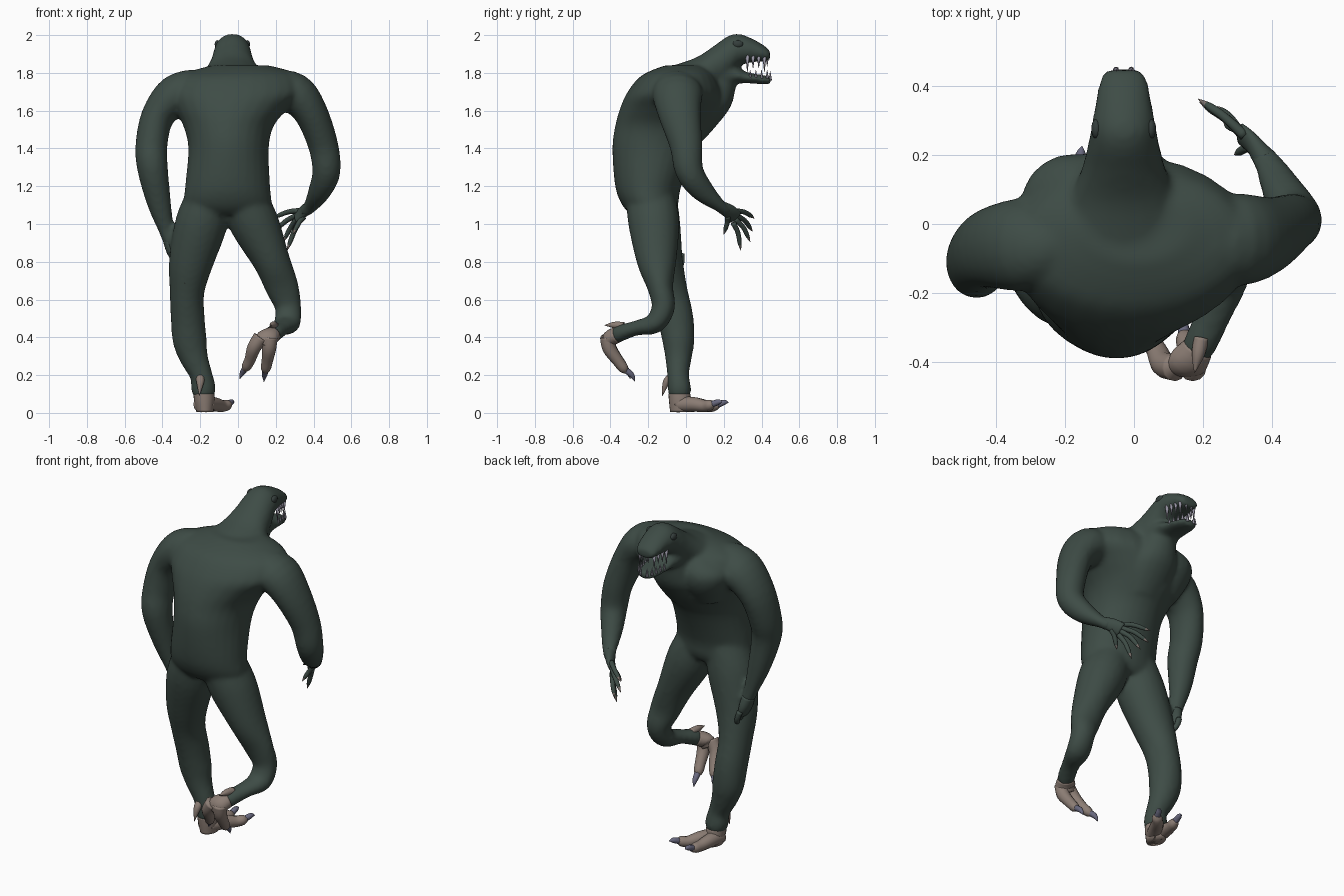
import bpy, bmesh, math
from mathutils import Vector, Matrix


def material(name, rgb):
    m = bpy.data.materials.new(name)
    m.diffuse_color = (*rgb, 1)
    return m


SKIN = material("dark green skin", (0.048, 0.072, 0.061))
TAN = material("tan foot scales", (0.26, 0.205, 0.175))
CLAW = material("blue grey claw", (0.14, 0.14, 0.21))
NAIL = material("brown nail", (0.20, 0.165, 0.15))
TOOTH = material("grey tooth", (0.31, 0.30, 0.37))
EYE = material("dark eye", (0.035, 0.048, 0.045))


def spline(secs, steps):
    """Catmull-Rom through section tuples."""
    out = []
    for i in range(len(secs) - 1):
        p = [secs[max(i - 1, 0)], secs[i], secs[i + 1], secs[min(i + 2, len(secs) - 1)]]
        for k in range(steps):
            t = k / steps
            out.append([0.5 * (2 * b + (c - a) * t + (2 * a - 5 * b + 4 * c - d) * t * t
                               + (3 * b - a - 3 * c + d) * t ** 3) for a, b, c, d in zip(*p)])
    out.append(list(secs[-1]))
    return out


def loft(bm, secs, axis=None, n=20, steps=4, tip=2.0):
    """Elliptical tube through (x, y, z, half width, half depth) sections."""
    rows = spline(secs, steps)
    pts = [Vector(r[:3]) for r in rows]
    rings = []
    for i, r in enumerate(rows):
        t = Vector(axis) if axis else pts[min(i + 1, len(pts) - 1)] - pts[max(i - 1, 0)]
        t.normalize()
        u = Vector((1, 0, 0))
        u = (u - t * u.dot(t)).normalized()
        v = t.cross(u)
        a, b = max(r[3], 0.001), max(r[4], 0.001)
        rings.append([bm.verts.new(pts[i] + u * a * math.cos(2 * math.pi * k / n)
                                   + v * b * math.sin(2 * math.pi * k / n)) for k in range(n)])
    for i in range(len(rings) - 1):
        for k in range(n):
            f = bm.faces.new((rings[i][k], rings[i][(k + 1) % n],
                              rings[i + 1][(k + 1) % n], rings[i + 1][k]))
            f.material_index = int(i / (len(rings) - 1) >= tip)
    bm.faces.new(rings[0][::-1])
    bm.faces.new(rings[-1]).material_index = int(tip <= 1)


def digit(bm, path, r, tip):
    """Tapered finger, claw or spur."""
    m = len(path) - 1
    loft(bm, [(*p, r * w, r * w) for p, w in
              zip(path, [1 - 0.35 * i / m if i < m else 0.05 for i in range(m + 1)])],
         n=10, steps=4, tip=tip)


def toe(bm, path, claw, r):
    """Blunt toe with a thin curved claw."""
    loft(bm, [(*p, r * w, r * w) for p, w in zip(path, (1, .92, .75, .66, .3))], n=12)
    a, c = Vector(path[3]), Vector(claw)
    mid = a.lerp(c, .6) + Vector((0, .006, .008))
    digit(bm, [a, mid, c], .018, 0)


def finish(bm, name, mats):
    bmesh.ops.recalc_face_normals(bm, faces=bm.faces)
    me = bpy.data.meshes.new(name)
    for f in bm.faces:
        f.smooth = True
    bm.to_mesh(me)
    bm.free()
    for m in mats:
        me.materials.append(m)
    ob = bpy.data.objects.new(name, me)
    bpy.context.collection.objects.link(ob)
    return ob


# body: torso, chest, throat, head, jaw, arms and legs fused into one skin
body = bmesh.new()
UP, FWD = (0, 0, 1), (0, 1, 0)
loft(body, [(-.055, -.18, 1.05, .17, .11), (-.055, -.19, 1.1, .23, .148), (-.055, -.2, 1.2, .225, .175),
            (-.05, -.165, 1.4, .213, .225), (-.05, -.11, 1.52, .24, .265), (-.035, -.08, 1.61, .30, .27),
            (-.01, -.06, 1.69, .355, .255), (0, -.045, 1.77, .33, .21), (.015, -.03, 1.81, .26, .16),
            (.01, -.01, 1.84, .15, .1)], UP, 28)
loft(body, [(-.17, .03, 1.5, .08, .08), (-.17, .06, 1.62, .14, .13), (-.17, .06, 1.71, .15, .14),
            (-.14, .05, 1.78, .09, .1)], UP)
loft(body, [(-.03, 0, 1.45, .12, .1), (-.03, .09, 1.6, .15, .135), (-.03, .14, 1.7, .12, .12),
            (-.03, .17, 1.8, .09, .1)], UP)
loft(body, [(-.03, -.05, 1.74, .2, .105), (-.03, .06, 1.76, .165, .125), (-.03, .15, 1.815, .125, .13),
            (-.03, .22, 1.872, .106, .122), (-.03, .28, 1.92, .094, .087), (-.03, .36, 1.917, .08, .06),
            (-.03, .42, 1.9, .068, .04), (-.03, .445, 1.892, .05, .025)], FWD)
loft(body, [(-.03, .14, 1.77, .11, .1), (-.03, .24, 1.79, .092, .055), (-.03, .32, 1.775, .078, .03),
            (-.03, .4, 1.765, .065, .025), (-.03, .45, 1.76, .045, .02)], FWD)
loft(body, [(.18, -.04, 1.71, .11, .12), (.3, -.045, 1.69, .11, .135), (.385, -.035, 1.59, .09, .115),
            (.45, 0, 1.42, .08, .088), (.468, .018, 1.28, .075, .075), (.435, .085, 1.18, .062, .062),
            (.385, .18, 1.095, .04, .034), (.35, .22, 1.065, .03, .036)])
loft(body, [(-.22, -.05, 1.70, .11, .12), (-.33, -.06, 1.68, .11, .135), (-.425, -.07, 1.57, .088, .115),
            (-.458, -.1, 1.42, .085, .1), (-.453, -.125, 1.3, .082, .09), (-.42, -.105, 1.12, .065, .065),
            (-.38, -.085, .97, .042, .042), (-.355, -.08, .89, .034, .042)])
loft(body, [(-.15, -.18, 1.15, .12, .13), (-.195, -.165, 1.0, .138, .135), (-.248, -.13, .8, .118, .115),
            (-.27, -.09, .64, .092, .1), (-.266, -.055, .5, .09, .095), (-.255, -.04, .38, .09, .085),
            (-.232, -.04, .29, .075, .07), (-.195, -.042, .2, .06, .058), (-.183, -.035, .13, .066, .062),
            (-.18, -.035, .08, .052, .055)])
loft(body, [(.02, -.19, 1.15, .12, .13), (.088, -.17, 1.0, .13, .135), (.18, -.155, .8, .098, .105),
            (.235, -.135, .66, .088, .068), (.265, -.12, .56, .07, .062), (.26, -.165, .475, .07, .055),
            (.23, -.26, .45, .053, .04), (.195, -.34, .425, .05, .044), (.175, -.375, .405, .045, .042)])
body = finish(body, "body", [SKIN])
rm = body.modifiers.new("fuse", 'REMESH')
rm.mode = 'VOXEL'
rm.voxel_size = 0.013
rm.use_smooth_shade = True
sm = body.modifiers.new("soften", 'SMOOTH')
sm.factor = 0.5
sm.iterations = 7

# right hand: palm, four spread fingers and a thumb
bm = bmesh.new()
loft(bm, [(.385, .18, 1.095, .034, .03), (.345, .23, 1.065, .024, .038), (.31, .26, 1.035, .016, .04)])
for base, tip in (((.32, .255, 1.07), (.185, .362, 1.03)), ((.31, .265, 1.045), (.19, .352, .96)),
                  ((.31, .26, 1.025), (.24, .34, .905)), ((.32, .25, 1.005), (.26, .29, .86)),
                  ((.35, .22, 1.04), (.29, .2, .945))):
    b, t = Vector(base), Vector(tip)
    digit(bm, [b, b.lerp(t, .4) + Vector((0, .008, .01)), b.lerp(t, .75) + Vector((0, .004, .006)), t], .015, .75)
finish(bm, "right_hand", [SKIN, NAIL])

# left hand: fingers curl into the thigh
bm = bmesh.new()
loft(bm, [(-.365, -.08, .92, .034, .04), (-.348, -.075, .86, .032, .05), (-.33, -.075, .81, .022, .045)])
for i in range(4):
    y = -.115 + i * .03
    digit(bm, [(-.342, y, .84), (-.325, y, .79), (-.3, y - .04, .74), (-.282, y - .095, .685)], .017, .75)
finish(bm, "left_hand", [SKIN, NAIL])

# standing foot
bm = bmesh.new()
loft(bm, [(-.18, -.035, .1, .056, .058), (-.178, -.03, .06, .054, .06), (-.175, -.02, .006, .046, .064)], UP)
toe(bm, [(-.195, -.05, .045), (-.185, .04, .045), (-.17, .11, .036), (-.16, .15, .036), (-.155, .175, .036)],
    (-.15, .225, .055), .042)
toe(bm, [(-.17, -.04, .045), (-.125, .04, .045), (-.085, .1, .036), (-.055, .13, .042), (-.04, .145, .044)],
    (-.02, .19, .055), .042)
digit(bm, [(-.2, -.075, .19), (-.2, -.105, .16), (-.205, -.125, .09)], .024, 2)
finish(bm, "standing_foot", [TAN, CLAW])

# lifted foot
bm = bmesh.new()
loft(bm, [(.185, -.36, .415, .046, .042), (.155, -.4, .395, .058, .043), (.135, -.405, .36, .05, .033)])
toe(bm, [(.12, -.415, .4), (.085, -.405, .345), (.065, -.365, .285), (.045, -.335, .245), (.035, -.32, .225)],
    (.01, -.295, .18), .04)
toe(bm, [(.17, -.415, .4), (.165, -.405, .34), (.155, -.36, .275), (.147, -.33, .235), (.143, -.315, .215)],
    (.137, -.27, .165), .04)
digit(bm, [(.195, -.33, .46), (.185, -.38, .465), (.175, -.43, .464)], .022, 2)
finish(bm, "lifted_foot", [TAN, CLAW])

# teeth: rows along each jaw side plus the front
bm = bmesh.new()


def tooth(x, y, z, h, r):
    m = Matrix.Translation((x, y, z + h / 2)) @ Matrix.Diagonal((1, 1, math.copysign(1, h), 1))
    bmesh.ops.create_cone(bm, cap_ends=True, segments=8, radius1=r, radius2=.001, depth=abs(h), matrix=m)


for s in (-1, 1):
    for i in range(4):
        y = .325 + i * .03
        w = .076 - i * .006
        tooth(-.03 + s * (w - .01), y, 1.895, -.09 if i in (0, 3) else -.07, .012)
        tooth(-.03 + s * (w - .014), y + .015, 1.77, .045, .009)
    tooth(-.03 + s * .018, .43, 1.89, -.055, .01)
    tooth(-.03 + s * .022, .446, 1.76, .05, .009)
finish(bm, "teeth", [TOOTH])

# eyes
bm = bmesh.new()
for s in (-1, 1):
    m = Matrix.Translation((-.03 + s * .079, .275, 1.952)) @ Matrix.Diagonal((.6, 1.15, .85, 1))
    bmesh.ops.create_uvsphere(bm, u_segments=14, v_segments=8, radius=.025, matrix=m)
finish(bm, "eyes", [EYE])
